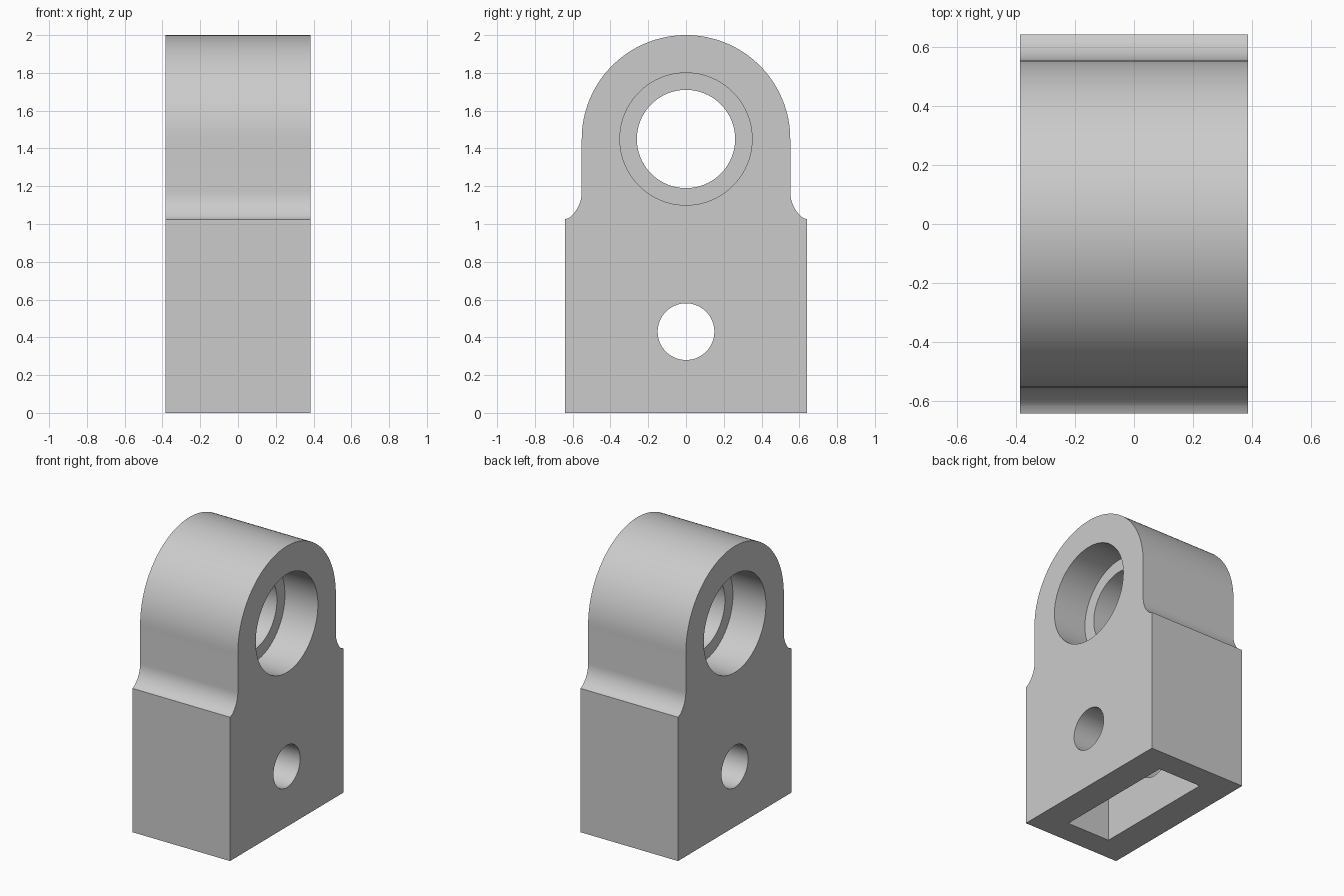
import bpy, bmesh, math

if "Cube" in bpy.data.objects:
    bpy.data.objects.remove(bpy.data.objects["Cube"])

HX, HY = 0.385, 0.64            # half thickness and half width
EYE_Z, EYE_R = 1.45, 0.552      # rounded top
SHOULDER_Z, NECK_Z, FILLET_R = 1.025, 1.17, 0.175

grey = bpy.data.materials.new("light grey")
grey.diffuse_color = (0.6, 0.6, 0.6, 1)
grey.use_nodes = True
grey.node_tree.nodes["Principled BSDF"].inputs["Base Color"].default_value = grey.diffuse_color


def half_profile():
    """Right half of the outline (y, z), from the base to just before the top."""
    pts = [(HY, 0.0), (HY, SHOULDER_Z)]
    cy = EYE_R + FILLET_R
    end = math.asin((NECK_Z - SHOULDER_Z) / FILLET_R)
    for i in range(1, 13):      # concave shoulder
        a = end * (1 - i / 12)
        pts.append((cy - FILLET_R * math.cos(a), NECK_Z - FILLET_R * math.sin(a)))
    for i in range(32):         # quarter of the round top
        a = math.pi / 2 * i / 32
        pts.append((EYE_R * math.cos(a), EYE_Z + (2 - EYE_Z) * math.sin(a)))
    return pts


# Body: mirrored outline extruded along x
half = half_profile()
outline = half + [(0.0, 2.0)] + [(-y, z) for y, z in reversed(half)]
bm = bmesh.new()
face = bm.faces.new([bm.verts.new((-HX, y, z)) for y, z in outline])
ext = bmesh.ops.extrude_face_region(bm, geom=[face])
bmesh.ops.translate(bm, vec=(2 * HX, 0, 0),
                    verts=[v for v in ext["geom"] if isinstance(v, bmesh.types.BMVert)])
bmesh.ops.recalc_face_normals(bm, faces=bm.faces)
mesh = bpy.data.meshes.new("mounting_block")
bm.to_mesh(mesh)
bm.free()
body = bpy.data.objects.new("mounting_block", mesh)
bpy.context.collection.objects.link(body)
mesh.materials.append(grey)


def cut(cutter):
    """Subtract a cutter from the body and discard it."""
    cutter.hide_render = True
    cutter.data.materials.append(grey)
    bpy.ops.object.select_all(action='DESELECT')
    bpy.context.view_layer.objects.active = body
    body.select_set(True)
    mod = body.modifiers.new("cut", 'BOOLEAN')
    mod.operation = 'DIFFERENCE'
    mod.solver = 'EXACT'
    mod.object = cutter
    bpy.ops.object.modifier_apply(modifier=mod.name)
    bpy.data.objects.remove(cutter, do_unlink=True)


def bore(radius, x0, x1, z):
    """Cylindrical cutter along x."""
    bpy.ops.mesh.primitive_cylinder_add(vertices=96, radius=radius, depth=x1 - x0,
                                        location=((x0 + x1) / 2, 0, z),
                                        rotation=(0, math.pi / 2, 0))
    return bpy.context.object


# Large eye with a counterbore on each side
cut(bore(0.26, -0.6, 0.6, EYE_Z))
cut(bore(0.35, 0.125, 0.6, EYE_Z))
cut(bore(0.35, -0.6, -0.125, EYE_Z))

# Rectangular socket in the underside
bpy.ops.mesh.primitive_cube_add(size=1, location=(0, 0, 0.375))
socket = bpy.context.object
socket.scale = (0.342, 0.926, 0.95)
cut(socket)

# Cross pin hole through both socket walls
cut(bore(0.15, -0.6, 0.6, 0.43))

body.select_set(True)
bpy.context.view_layer.objects.active = body
bpy.ops.object.shade_smooth_by_angle(angle=math.radians(25))
